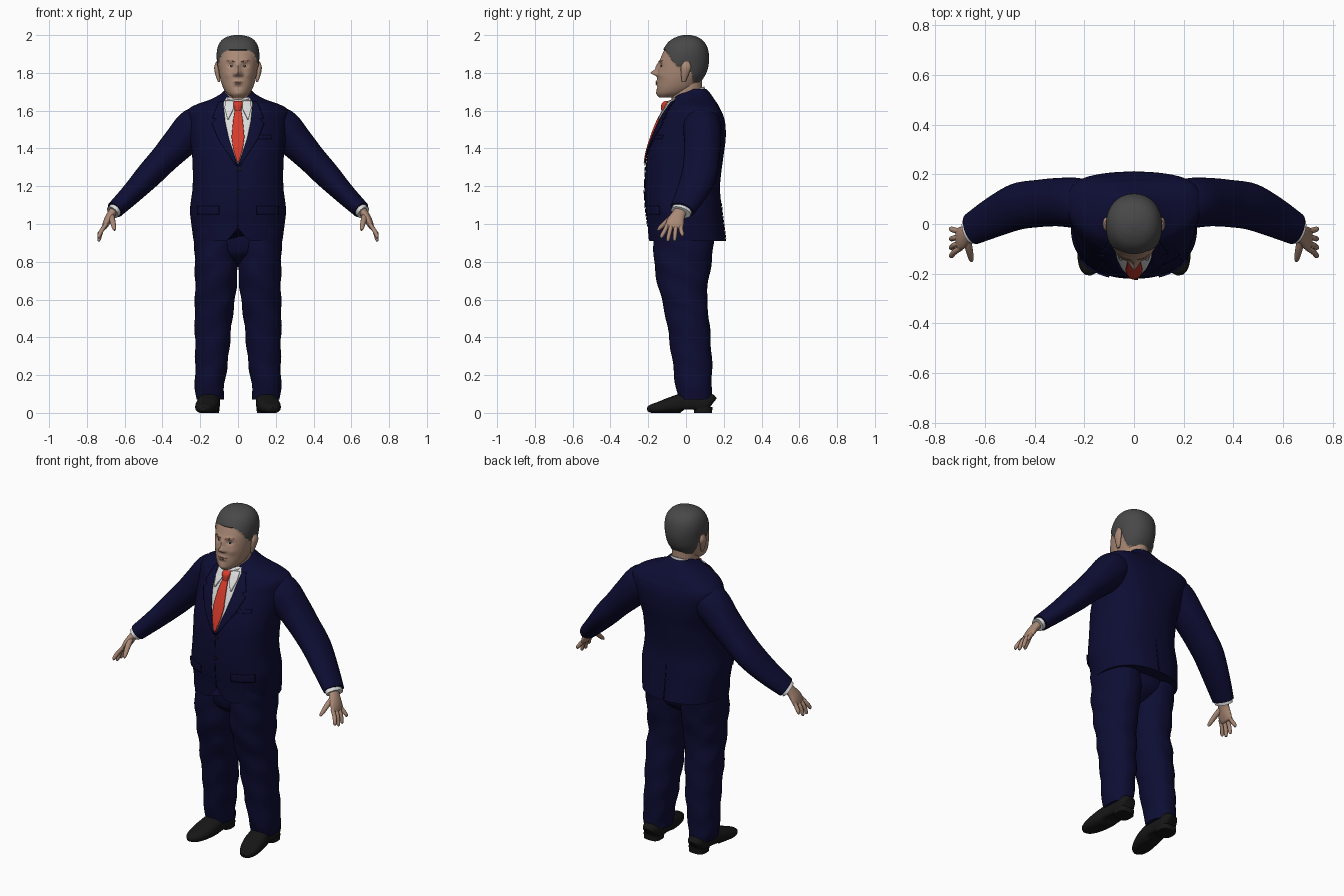
import bpy, bmesh
from math import sin, cos, pi, exp, copysign
from mathutils import Vector
from mathutils.bvhtree import BVHTree

cube = bpy.data.objects.get("Cube")
if cube:
    bpy.data.objects.remove(cube)


def material(name, rgb):
    m = bpy.data.materials.new(name)
    m.use_nodes = True
    m.diffuse_color = (*rgb, 1)
    m.node_tree.nodes["Principled BSDF"].inputs["Base Color"].default_value = (*rgb, 1)
    return m


NAVY = material("navy cloth", (.004, .004, .034))
SEAM = material("seam navy", (.002, .002, .016))
WHITE = material("white shirt", (.72, .72, .72))
RED = material("red tie", (.68, .045, .025))
SKIN = material("skin", (.40, .25, .18))
LIPS = material("lips", (.30, .15, .11))
HAIR = material("grey hair", (.065, .065, .065))
BLACK = material("black leather", (.008, .008, .008))
EYE = material("eye white", (.42, .38, .34))
trees = {}


def finish(name, bm, mats, angle=50):
    bmesh.ops.recalc_face_normals(bm, faces=bm.faces)
    for f in bm.faces:
        f.smooth = True
    trees[name] = BVHTree.FromBMesh(bm)
    me = bpy.data.meshes.new(name)
    bm.to_mesh(me)
    bm.free()
    me.set_sharp_from_angle(angle=angle * pi / 180)
    for m in mats:
        me.materials.append(m)
    ob = bpy.data.objects.new(name, me)
    bpy.context.collection.objects.link(ob)
    return ob


def spline(pts, steps):
    """Smooth curve through the key sections."""
    out = []
    last = len(pts) - 1
    for i in range(last):
        quad = [pts[max(i - 1, 0)], pts[i], pts[i + 1], pts[min(i + 2, last)]]
        for s in range(steps):
            t = s / steps
            out.append([b + t / 2 * (c - a + t * (2*a - 5*b + 4*c - d + t * (3*(b - c) + d - a)))
                        for a, b, c, d in zip(*quad)])
    return out + [list(pts[-1])]


def loft(name, mats, pts, n=24, steps=5, power=2.0, ref=None, fix=None, rule=None, side=1):
    """Skin over sections (x, y, z, half width, half depth); level unless ref is given."""
    rings = spline(pts, steps)
    bm = bmesh.new()
    rows = []
    for i, (x, y, z, a, b) in enumerate(rings):
        u, v = Vector((1, 0, 0)), Vector((0, 1, 0))
        if ref:
            t = Vector(rings[min(i + 1, len(rings) - 1)][:3]) - Vector(rings[max(i - 1, 0)][:3])
            t.normalize()
            u = (Vector(ref) - t * t.dot(Vector(ref))).normalized()
            v = t.cross(u)
        row = []
        for k in range(n):
            c, s = cos(2 * pi * k / n), sin(2 * pi * k / n)
            p = Vector((x, y, z)) + u * a * copysign(abs(c) ** (2 / power), c) \
                + v * b * copysign(abs(s) ** (2 / power), s)
            if fix:
                p = fix(p)
            p.x *= side
            row.append(bm.verts.new(p))
        rows.append(row)
    for r, q in zip(rows, rows[1:]):
        for k in range(n):
            bm.faces.new((r[k], r[k - 1], q[k - 1], q[k]))
    bm.faces.new(rows[0])
    bm.faces.new(rows[-1])
    if rule:
        for f in bm.faces:
            f.material_index = rule(f.calc_center_median())
    return finish(name, bm, mats)


def plate(name, mat, onto, rows, lift=.004, side=1, cols=8, steps=5, back=False):
    """Thin piece laid on a surface; rows are (z, x from, x to)."""
    d = -1 if back else 1
    bm = bmesh.new()
    grid = []
    for i, (r, q) in enumerate(zip(rows, rows[1:])):
        for s in range(steps + (i == len(rows) - 2)):
            z, x0, x1 = [a + (b - a) * s / steps for a, b in zip(r, q)]
            line = []
            for k in range(cols + 1):
                x = side * (x0 + (x1 - x0) * k / cols)
                hit = trees[onto].ray_cast(Vector((x, -d, z)), Vector((0, d, 0)))[0]
                line.append(bm.verts.new((x, (hit.y if hit else 0) - d * lift, z)))
            grid.append(line)
    for r, q in zip(grid, grid[1:]):
        for k in range(cols):
            bm.faces.new((r[k], r[k + 1], q[k + 1], q[k]))
    ob = finish(name, bm, [mat])
    sol = ob.modifiers.new("thickness", "SOLIDIFY")
    sol.thickness = lift
    sol.offset = 0
    return ob


# Jacket body: shoulders set back, front hem cut away
def jacket_shape(p):
    p.y += .05 * (p.x / .27) ** 2 * min(max((p.z - 1.35) / .2, 0), 1)
    if p.z < 1 and p.y < 0:
        p.z += .07 * exp(-(p.x / .035) ** 2) * (1 - p.z) / .09
    return p


sections = [(.91, -.20, .212, .235), (1, -.205, .20, .247), (1.08, -.215, .19, .254), (1.2, -.22, .18, .24),
            (1.35, -.207, .197, .242), (1.45, -.18, .21, .255), (1.53, -.15, .208, .265),
            (1.58, -.125, .195, .272), (1.61, -.105, .18, .26), (1.635, -.09, .168, .215),
            (1.66, -.07, .15, .145), (1.69, -.05, .13, .09), (1.715, 0, .108, .065)]
loft("jacket", [NAVY], [(0, (f + b) / 2, z, w, (b - f) / 2) for z, f, b, w in sections],
     n=64, power=2.3, fix=jacket_shape)

# Trouser seat
loft("trouser_seat", [NAVY], [(0, -.015, .79, .04, .07), (0, -.012, .84, .15, .135),
                              (0, -.01, .9, .215, .155), (0, -.01, 1, .215, .16)], n=32)

# Shirt front, tie and closure
plate("shirt_front", WHITE, "jacket", [(1.67, -.06, .06), (1.64, -.078, .078), (1.55, -.07, .07),
                                       (1.45, -.048, .048), (1.32, -.004, .004)], lift=.003, cols=16)
plate("tie_blade", RED, "jacket", [(1.61, -.016, .016), (1.55, -.025, .025), (1.46, -.034, .034),
                                   (1.4, -.026, .026), (1.325, -.004, .004)], lift=.009)
loft("tie_knot", [RED], [(0, -.102, 1.65, .02, .012), (0, -.112, 1.635, .025, .018),
                         (0, -.118, 1.6, .016, .014)], n=16)
plate("front_closure", SEAM, "jacket", [(1.31, -.002, .002), (.985, -.002, .002)], lift=.002, cols=2, steps=20)
plate("back_vent", SEAM, "jacket", [(1.12, -.001, .002), (.92, -.003, .003)], lift=.002, cols=2, steps=12, back=True)
plate("breast_pocket", NAVY, "jacket", [(1.47, .1, .18), (1.45, .1, .18)])
for z in (1.29, 1.17):
    plate("jacket_button", BLACK, "jacket", [(z + .009, .007, .011), (z + .004, .001, .017),
                                             (z - .004, .001, .017), (z - .009, .007, .011)], cols=4, steps=2)

# Neck and shirt collar, tilted forward
loft("neck", [SKIN], [(0, .01, 1.6, .075, .085), (0, .005, 1.69, .07, .082), (0, .01, 1.78, .07, .075)], n=32)


def tilt(p):
    p.z += .4 * p.y
    return p


loft("shirt_collar", [WHITE], [(0, .005, 1.615, .09, .108), (0, 0, 1.65, .084, .104),
                               (0, 0, 1.69, .076, .098)], n=40, fix=tilt)

# Head, with features raised from the front
hairline = [(-.3, 1.93), (-.105, 1.92), (-.075, 1.868), (-.04, 1.83), (-.02, 1.845),
            (.02, 1.835), (.036, 1.75), (.3, 1.74)]
bumps = [(0, 1.83, .012, .025, .014), (0, 1.8, .015, .014, .034), (.017, 1.791, .009, .009, .012),
         (.038, 1.84, .016, .012, -.011), (.035, 1.863, .025, .009, .006), (0, 1.748, .025, .014, .008),
         (0, 1.747, .03, .003, -.004), (0, 1.69, .02, .015, .006), (.055, 1.79, .02, .02, .005),
         (0, 1.725, .02, .008, -.004)]


def is_hair(p):
    for (y0, z0), (y1, z1) in zip(hairline, hairline[1:]):
        if y0 <= p.y <= y1:
            return p.z > z0 + (z1 - z0) * (p.y - y0) / (y1 - y0)
    return False


def head_shape(p):
    if is_hair(p):
        out = Vector((p.x, p.y, 0))
        return p + out.normalized() * .006
    front = min(max((-p.y - .04) / .08, 0), 1)
    for x, z, sx, sz, h in bumps:
        p.y -= front * h * exp(-((abs(p.x) - x) / sx) ** 2 - ((p.z - z) / sz) ** 2)
    return p


skull = [(1.67, -.14, -.06, .03), (1.69, -.152, 0, .058), (1.72, -.155, .05, .078), (1.76, -.152, .078, .092),
         (1.8, -.15, .102, .1), (1.85, -.143, .115, .105), (1.9, -.125, .115, .107), (1.94, -.105, .105, .1),
         (1.97, -.08, .085, .083), (1.99, -.045, .055, .055), (2, -.01, .02, .014)]
loft("head", [SKIN, HAIR], [(0, (f + b) / 2, z, w, (b - f) / 2) for z, f, b, w in skull],
     n=96, steps=9, power=2.15, fix=head_shape, rule=lambda c: int(is_hair(c)))
plate("mouth", LIPS, "head", [(1.754, -.012, .012), (1.747, -.03, .03), (1.739, -.014, .014)], lift=.001, cols=14)


def shoe_shape(p):
    p.z = max(p.z, .018 if -.03 < p.y < .045 else 0)
    return p


def trouser_shape(p):
    p.x += .003 * sin(p.z * 45 + p.y * 25)
    p.y += .003 * sin(p.z * 38 + p.x * 30)
    return p


Y = (0, 1, 0)
for side, label in ((1, "left_"), (-1, "right_")):
    # Face and ear
    plate(label + "eye", EYE, "head", [(1.842, .033, .043), (1.837, .025, .051), (1.832, .034, .044)], .001, side)
    plate(label + "iris", BLACK, "head", [(1.842, .035, .041), (1.837, .033, .043), (1.832, .036, .04)], .002, side)
    plate(label + "eyebrow", LIPS, "head", [(1.868, .03, .055), (1.863, .018, .062), (1.859, .016, .03)], .0015, side)
    loft(label + "ear", [SKIN], [(.1, -.012, 1.752, .006, .01), (.108, -.006, 1.79, .012, .02),
                                 (.113, 0, 1.83, .013, .027), (.11, .002, 1.86, .006, .014)], n=16, side=side)

    # Lapel, collar flap, pocket flap
    plate(label + "lapel", NAVY, "jacket", [(1.65, .079, .1), (1.6, .074, .12), (1.56, .07, .135), (1.555, .07, .115),
                                            (1.53, .066, .138), (1.45, .048, .105), (1.31, .002, .012)], .006, side)
    plate(label + "collar_flap", WHITE, "jacket", [(1.65, .018, .068), (1.61, .024, .07), (1.555, .05, .056)],
          .009, side)
    plate(label + "pocket_flap", NAVY, "jacket", [(1.095, .1, .215), (1.05, .1, .215)], .007, side)

    # Sleeve and cuff
    loft(label + "sleeve", [NAVY], [(.15, .08, 1.55, .08, .07), (.225, .085, 1.517, .1, .1),
                                    (.31, .088, 1.43, .097, .09), (.39, .082, 1.345, .095, .077),
                                    (.47, .07, 1.26, .094, .07), (.56, .03, 1.165, .083, .057),
                                    (.652, -.02, 1.075, .066, .046)], n=32, ref=Y, side=side)
    loft(label + "cuff", [WHITE], [(.63, -.01, 1.095, .055, .036), (.664, -.028, 1.062, .055, .037)],
         ref=Y, side=side)

    # Hand
    loft(label + "palm", [SKIN], [(.645, -.02, 1.085, .034, .024), (.672, -.04, 1.05, .036, .022),
                                  (.692, -.055, 1.015, .046, .02), (.706, -.062, .985, .046, .014),
                                  (.71, -.063, .975, .03, .008)], n=20, ref=Y, side=side)
    tips = (("index", -.097, -.128, .925), ("middle", -.075, -.095, .908),
            ("ring", -.052, -.06, .91), ("little", -.03, -.02, .935))
    for finger, y0, y1, z in tips:
        loft(label + finger + "_finger", [SKIN], [(.697, y0, 1, .011, .011), (.722, (y0 + y1) / 2, .965, .0115, .0115),
                                                  (.735, y1, z + .012, .01, .01), (.736, y1, z, .004, .004)],
             n=10, ref=Y, side=side)
    loft(label + "thumb", [SKIN], [(.672, -.06, 1.045, .016, .016), (.664, -.1, 1.015, .015, .014),
                                   (.656, -.137, .98, .011, .011), (.653, -.15, .967, .005, .005)],
         n=12, ref=(1, 0, 0), side=side)

    # Trouser leg
    loft(label + "trouser_leg", [NAVY], [(.15, .047, .07, .072, .085), (.151, .042, .13, .077, .095),
                                         (.138, .03, .3, .088, .106), (.13, .008, .5, .1, .114),
                                         (.12, -.012, .62, .107, .122), (.115, -.018, .75, .113, .146),
                                         (.115, -.012, .9, .116, .16), (.115, -.01, 1, .116, .16)],
         n=32, power=2.2, fix=trouser_shape, side=side)

    # Shoe and heel
    loft(label + "shoe", [BLACK], [(.15, .138, .045, .03, .035), (.15, .115, .055, .05, .053),
                                   (.15, .02, .055, .055, .058), (.16, -.07, .042, .062, .045),
                                   (.174, -.14, .028, .054, .032), (.182, -.185, .022, .036, .022),
                                   (.185, -.204, .018, .014, .01)],
         power=2.4, ref=(1, 0, 0), fix=shoe_shape, side=side)
    loft(label + "heel", [BLACK], [(.15, .09, 0, .05, .048), (.15, .09, .03, .052, .05)], power=3, side=side)
